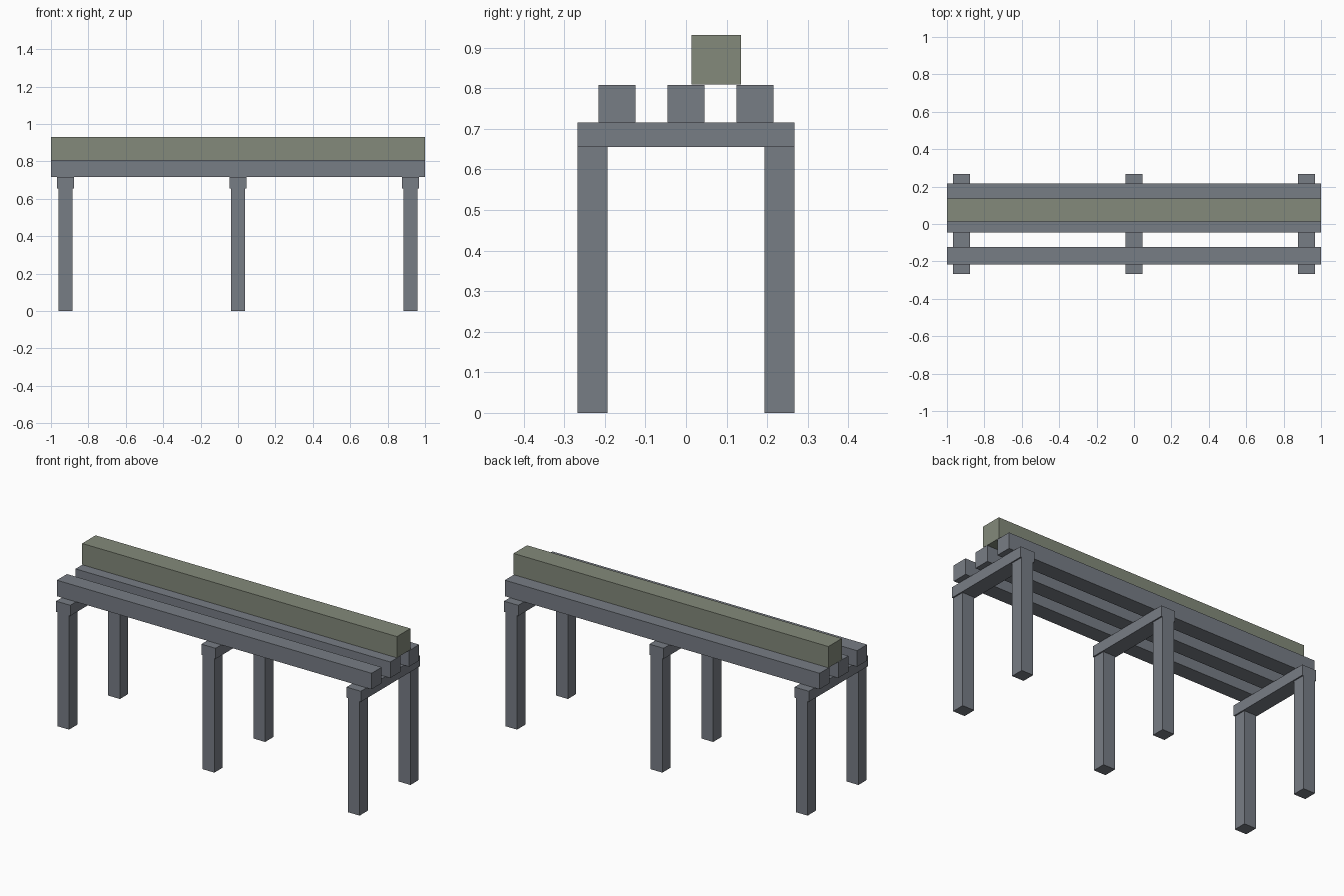
import bpy

if "Cube" in bpy.data.objects:
    bpy.data.objects.remove(bpy.data.objects["Cube"])


def material(name, rgb):
    m = bpy.data.materials.new(name)
    m.diffuse_color = (*rgb, 1.0)
    m.use_nodes = True
    m.node_tree.nodes["Principled BSDF"].inputs["Base Color"].default_value = m.diffuse_color
    return m


grey = material("steel grey", (0.187, 0.205, 0.235))
green = material("sage green", (0.228, 0.253, 0.196))


def box(name, x, y, z, mat):
    """Box from (min, max) ranges on each axis."""
    centre = [(a + b) / 2 for a, b in (x, y, z)]
    bpy.ops.mesh.primitive_cube_add(size=1, location=centre)
    ob = bpy.context.object
    ob.name = name
    ob.scale = [b - a for a, b in (x, y, z)]
    bpy.ops.object.transform_apply(location=False, rotation=False, scale=True)
    ob.data.materials.append(mat)
    return ob


# Three trestles: two square legs under a cross beam
for side, x in (("left", -0.923), ("middle", 0.0), ("right", 0.923)):
    for end, y in (("front", -0.2305), ("back", 0.2305)):
        box(f"{side}_{end}_leg", (x - 0.0375, x + 0.0375),
            (y - 0.0375, y + 0.0375), (0, 0.655), grey)
    box(f"{side}_cross_beam", (x - 0.045, x + 0.045),
        (-0.268, 0.268), (0.655, 0.716), grey)

# Three long rails lying across the trestles
for name, y in (("front", -0.17), ("middle", 0.0), ("back", 0.17)):
    box(f"{name}_rail", (-1, 1), (y - 0.046, y + 0.046), (0.716, 0.808), grey)

# Thick timber resting on the middle and back rails
box("top_timber", (-1, 1), (0.014, 0.136), (0.809, 0.931), green)
